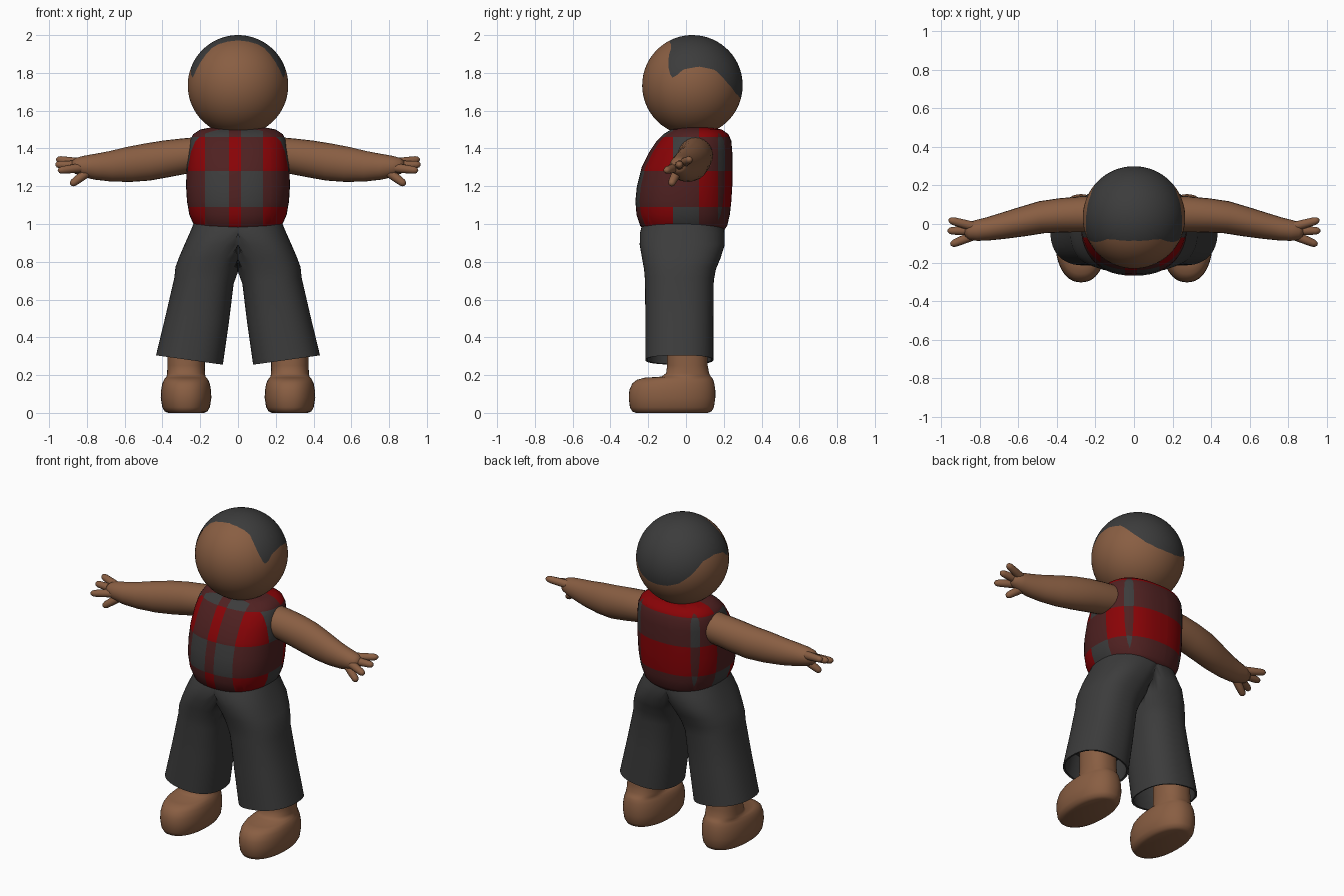
import bpy, bmesh, math
from mathutils import Vector

if "Cube" in bpy.data.objects:
    bpy.data.objects.remove(bpy.data.objects["Cube"])

# ---------- colours ----------
def material(name, rgb):
    m = bpy.data.materials.new(name)
    m.diffuse_color = (*rgb, 1)
    m.use_nodes = True
    m.node_tree.nodes["Principled BSDF"].inputs["Base Color"].default_value = m.diffuse_color
    return m

SKIN = material("brown skin", (0.25, 0.112, 0.055))
CHARCOAL = material("charcoal", (0.045, 0.045, 0.045))
RED = material("red", (0.25, 0.001, 0.002))
MAROON = material("maroon", (0.078, 0.015, 0.015))

# ---------- helpers ----------
def oval(cx, cy, z, w, d, slope=0.0, n=48, p=2.35):
    """Superellipse ring, optionally tilted sideways."""
    ring = []
    for i in range(n):
        a = 2 * math.pi * i / n
        c, s = math.cos(a), math.sin(a)
        x = math.copysign(abs(c) ** (2 / p), c) * w
        y = math.copysign(abs(s) ** (2 / p), s) * d
        ring.append(Vector((cx + x, cy + y, z + slope * x)))
    return ring

def loft(bm, rings, cap_start=True, cap_end=True):
    """Skin a list of rings; returns the faces row by row."""
    vs = [[bm.verts.new(v) for v in r] for r in rings]
    n = len(vs[0])
    rows = [[bm.faces.new((a[i], a[(i + 1) % n], b[(i + 1) % n], b[i]))
             for i in range(n)] for a, b in zip(vs, vs[1:])]
    if cap_start:
        bm.faces.new(vs[0][::-1])
    if cap_end:
        bm.faces.new(vs[-1])
    return rows

def tube(bm, path, n=24):
    """path: (point, radius across, radius up); sections turn with the path."""
    pts = [Vector(p[0]) for p in path]
    rings = []
    for i, (_, ra, rb) in enumerate(path):
        d = pts[min(i + 1, len(pts) - 1)] - pts[max(i - 1, 0)]
        q = d.to_track_quat('X', 'Z')
        rings.append([pts[i] + q @ Vector((0, ra * math.cos(t), rb * math.sin(t)))
                      for t in (2 * math.pi * k / n for k in range(n))])
    loft(bm, rings)

def finish(bm, name, mats, mirror=False, angle=45):
    bmesh.ops.recalc_face_normals(bm, faces=bm.faces[:])
    me = bpy.data.meshes.new(name)
    bm.to_mesh(me)
    bm.free()
    for m in mats:
        me.materials.append(m)
    ob = bpy.data.objects.new(name, me)
    bpy.context.collection.objects.link(ob)
    bpy.ops.object.select_all(action='DESELECT')
    ob.select_set(True)
    bpy.context.view_layer.objects.active = ob
    bpy.ops.object.shade_smooth_by_angle(angle=math.radians(angle))
    if mirror:
        ob.modifiers.new("mirror", 'MIRROR')
    return ob

# ---------- head: sphere whose rings follow the hairline ----------
HAIRLINE = [(0, 63.5), (25, 60.5), (42, 55), (51, 48), (57, 28), (62, 14), (66, 9),
            (71, 11), (79, 18.5), (98, 22), (118, 18), (135, 2), (150, -9), (165, -14), (180, -15)]

def hairline(phi):
    for (a, ea), (b, eb) in zip(HAIRLINE, HAIRLINE[1:]):
        if phi <= b:
            return ea + (eb - ea) * (phi - a) / (b - a)
    return HAIRLINE[-1][1]

bm = bmesh.new()
COLS, LOW, HIGH = 120, 24, 18
rings = []
for k in range(LOW + HIGH + 1):
    ring = []
    for j in range(COLS):
        phi = -180 + 360 * j / COLS
        h = hairline(abs(phi))
        e = -90 + (h + 90) * k / LOW if k <= LOW else h + (90 - h) * (k - LOW) / HIGH
        e, f = math.radians(e), math.radians(phi)
        ring.append(Vector((0, 0.034, 1.734)) + 0.266 * Vector(
            (math.sin(f) * math.cos(e), -math.cos(f) * math.cos(e), math.sin(e))))
    rings.append(ring)
rows = loft(bm, rings, False, False)
for row in rows[LOW:]:
    for f in row:
        f.material_index = 1
bmesh.ops.remove_doubles(bm, verts=bm.verts[:], dist=1e-5)
finish(bm, "head", [SKIN, CHARCOAL], angle=60)

# ---------- checked shirt: lofted, then cut along the check lines ----------
SHIRT = [(0.955, 0.17, -0.17, 0.16), (0.965, 0.21, -0.215, 0.20), (0.99, 0.232, -0.242, 0.218),
         (1.05, 0.258, -0.262, 0.232), (1.12, 0.27, -0.268, 0.24), (1.2, 0.275, -0.26, 0.245),
         (1.3, 0.272, -0.235, 0.246), (1.38, 0.266, -0.195, 0.245), (1.44, 0.256, -0.155, 0.24),
         (1.475, 0.238, -0.12, 0.225), (1.50, 0.2, -0.08, 0.19), (1.51, 0.15, -0.04, 0.14)]
bm = bmesh.new()
loft(bm, [oval(0, (f + b) / 2, z, w, (b - f) / 2) for z, w, f, b in SHIRT])
X_CUTS, Y_CUTS, Z_CUTS = (-0.174, -0.047, 0.016, 0.132, 0.174), (-0.07, 0.07, 0.17), (1.09, 1.28, 1.46)
for axis, cuts in enumerate((X_CUTS, Y_CUTS, Z_CUTS)):
    for c in cuts:
        co, no = Vector(), Vector()
        co[axis], no[axis] = c, 1
        bmesh.ops.bisect_plane(bm, geom=bm.verts[:] + bm.edges[:] + bm.faces[:],
                               dist=1e-5, plane_co=co, plane_no=no)
for f in bm.faces:
    x, y, z = f.calc_center_median()
    row = sum(z > c for c in Z_CUTS)
    if y < -0.07:                                   # front checks
        red_col = x < -0.174 or -0.047 < x < 0.016 or x > 0.132
        red_row = row in (0, 2)
    else:                                           # side and back checks
        red_col = y > 0.07 and (abs(x) < 0.174 or y < 0.17)
        red_row = row in (1, 3)
    f.material_index = red_col + red_row            # 0 charcoal, 1 maroon, 2 red
finish(bm, "checked_shirt", [CHARCOAL, MAROON, RED], angle=60)

# ---------- trousers: one leg clamped at the middle, mirrored ----------
LEG = [(0.0, 1.015, 0.23, -0.015, 0.21, 0), (0.02, 0.985, 0.222, -0.017, 0.218, 0),
       (0.045, 0.95, 0.212, -0.02, 0.224, 0), (0.10, 0.89, 0.182, -0.02, 0.225, 0.02),
       (0.14, 0.82, 0.17, -0.025, 0.208, 0.05), (0.165, 0.76, 0.166, -0.032, 0.19, 0.08),
       (0.18, 0.70, 0.157, -0.035, 0.182, 0.10), (0.215, 0.50, 0.167, -0.035, 0.18, 0.12),
       (0.257, 0.28, 0.177, -0.035, 0.18, 0.14),
       (0.257, 0.282, 0.166, -0.035, 0.169, 0.14), (0.226, 0.44, 0.156, -0.035, 0.166, 0.13)]
bm = bmesh.new()
loft(bm, [oval(cx, cy, z, w, d, s) for cx, z, w, cy, d, s in LEG], cap_start=False)
for v in bm.verts:
    v.co.x = max(v.co.x, 0)
inner = [f for f in bm.faces if all(v.co.x < 1e-6 for v in f.verts)]
bmesh.ops.delete(bm, geom=inner, context='FACES')
finish(bm, "trousers", [CHARCOAL], mirror=True, angle=60)

# ---------- feet with ankles ----------
FOOT = [(0.0, -0.265, 0.115, 0.095), (0.008, -0.285, 0.135, 0.113), (0.03, -0.297, 0.148, 0.126),
        (0.08, -0.303, 0.155, 0.134), (0.12, -0.300, 0.155, 0.132), (0.155, -0.285, 0.15, 0.126),
        (0.175, -0.26, 0.144, 0.117), (0.186, -0.22, 0.138, 0.109), (0.192, -0.13, 0.132, 0.103),
        (0.21, -0.105, 0.122, 0.1), (0.25, -0.1, 0.115, 0.099), (0.40, -0.1, 0.112, 0.099)]
bm = bmesh.new()
loft(bm, [oval(0.275, (f + b) / 2, z, w, (b - f) / 2, p=2.25) for z, f, b, w in FOOT])
finish(bm, "feet", [SKIN], mirror=True, angle=70)

# ---------- arms with hands ----------
bm = bmesh.new()
tube(bm, [((0.19, 0.05, 1.37), 0.092, 0.092), ((0.28, 0.05, 1.36), 0.092, 0.094),
          ((0.38, 0.045, 1.345), 0.089, 0.098), ((0.48, 0.035, 1.328), 0.084, 0.099),
          ((0.58, 0.012, 1.315), 0.077, 0.093), ((0.68, -0.01, 1.305), 0.068, 0.08),
          ((0.76, -0.026, 1.303), 0.06, 0.068), ((0.82, -0.034, 1.305), 0.054, 0.056),
          ((0.86, -0.037, 1.308), 0.044, 0.042), ((0.88, -0.039, 1.308), 0.025, 0.025)])
DIGITS = [((0.81, -0.02, 1.32), (0.962, 0.022, 1.343)), ((0.81, -0.035, 1.31), (0.967, -0.035, 1.315)),
          ((0.81, -0.05, 1.30), (0.952, -0.108, 1.283)), ((0.79, -0.045, 1.28), (0.885, -0.08, 1.208))]
for base, tip in DIGITS:
    b, t = Vector(base), Vector(tip)
    tube(bm, [(b.lerp(t, k), r, r) for k, r in
              ((0, 0.026), (0.5, 0.023), (0.85, 0.02), (0.95, 0.015), (1, 0.006))], n=14)
finish(bm, "arms", [SKIN], mirror=True, angle=70)
